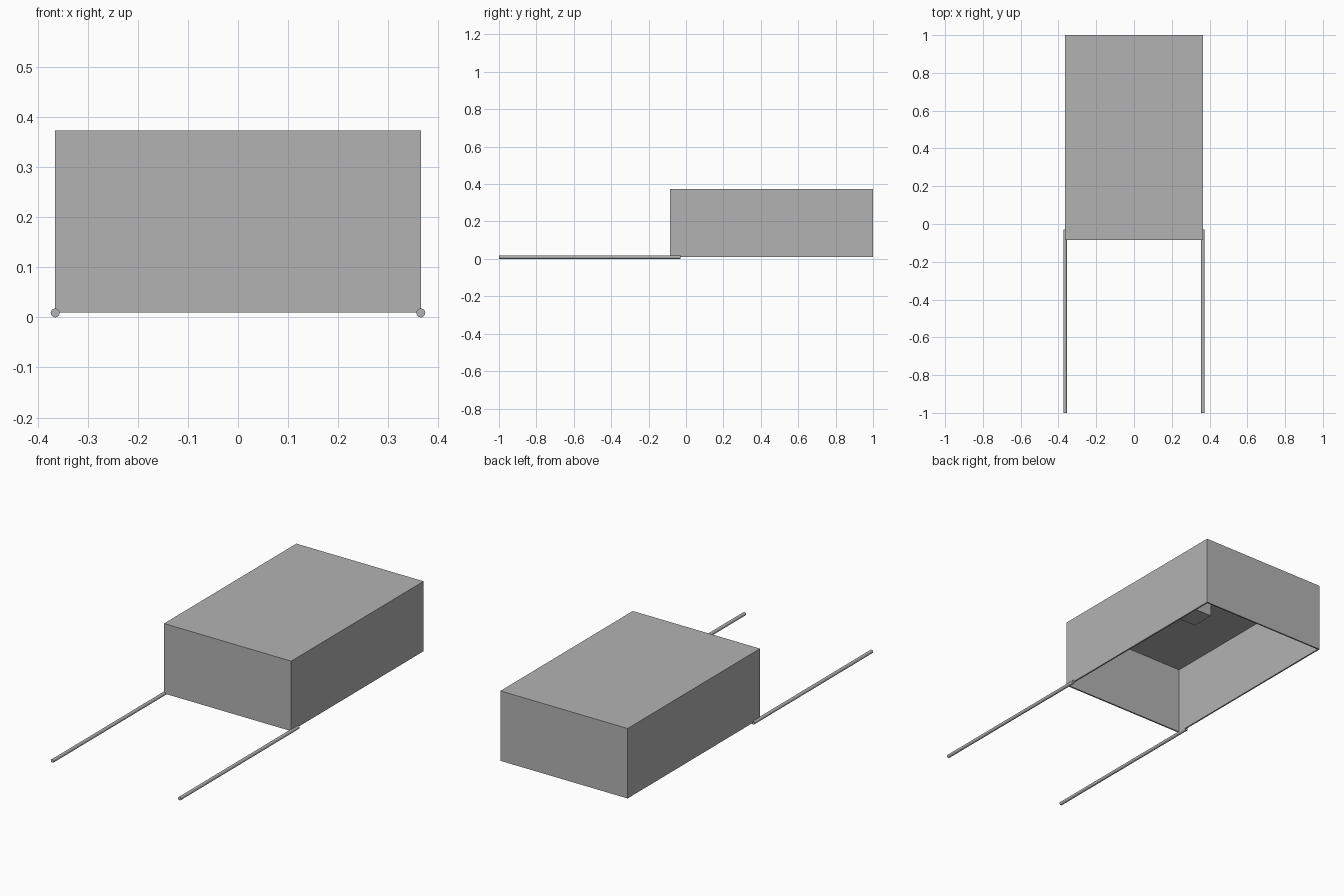
import bpy
import math

cube = bpy.data.objects.get("Cube")
if cube:
    bpy.data.objects.remove(cube, do_unlink=True)

grey = bpy.data.materials.new("plain grey")
grey.use_nodes = True
grey.diffuse_color = (0.45, 0.45, 0.45, 1)
grey.node_tree.nodes["Principled BSDF"].inputs["Base Color"].default_value = grey.diffuse_color


def block(name, low, high):
    """Box between two opposite corners."""
    centre = [(a + b) / 2 for a, b in zip(low, high)]
    bpy.ops.mesh.primitive_cube_add(size=1, location=centre)
    obj = bpy.context.object
    obj.name = name
    obj.scale = [b - a for a, b in zip(low, high)]
    bpy.ops.object.transform_apply(location=False, rotation=False, scale=True)
    obj.data.materials.append(grey)
    return obj


HALF_WIDTH, FRONT, BACK = 0.365, -0.085, 1.0
BOTTOM, TOP, WALL = 0.01, 0.373, 0.008
ROD_RADIUS, ROD_FRONT, ROD_BACK = 0.009, -1.0, -0.03

# Thin-walled cover, hollow and open underneath
cover = block("cover", (-HALF_WIDTH, FRONT, BOTTOM), (HALF_WIDTH, BACK, TOP - WALL))
inside = block("cover_cutter",
               (-HALF_WIDTH + WALL, FRONT + WALL, BOTTOM - 0.1),
               (HALF_WIDTH - WALL, BACK - WALL, TOP - WALL * 2))
hollow = cover.modifiers.new("hollow", "BOOLEAN")
hollow.operation = "DIFFERENCE"
hollow.solver = "EXACT"
hollow.object = inside
inside.hide_render = True
inside.hide_set(True)
for vert in cover.data.vertices:          # raise the top to its full height
    if vert.co.z > 0:
        vert.co.z += WALL
inside.location.z += WALL

# Small block hanging from the middle of the ceiling
middle, half = (FRONT + BACK) / 2, 0.063
block("ceiling_block", (-half, middle - half, 0.302), (half, middle + half, TOP - WALL / 2))

# Two long rods running forward from the lower side edges
for side, label in ((1, "left"), (-1, "right")):
    bpy.ops.mesh.primitive_cylinder_add(
        vertices=12, radius=ROD_RADIUS, depth=ROD_BACK - ROD_FRONT,
        location=(side * HALF_WIDTH, (ROD_FRONT + ROD_BACK) / 2, ROD_RADIUS),
        rotation=(math.pi / 2, 0, 0))
    rod = bpy.context.object
    rod.name = label + "_rod"
    rod.data.materials.append(grey)
